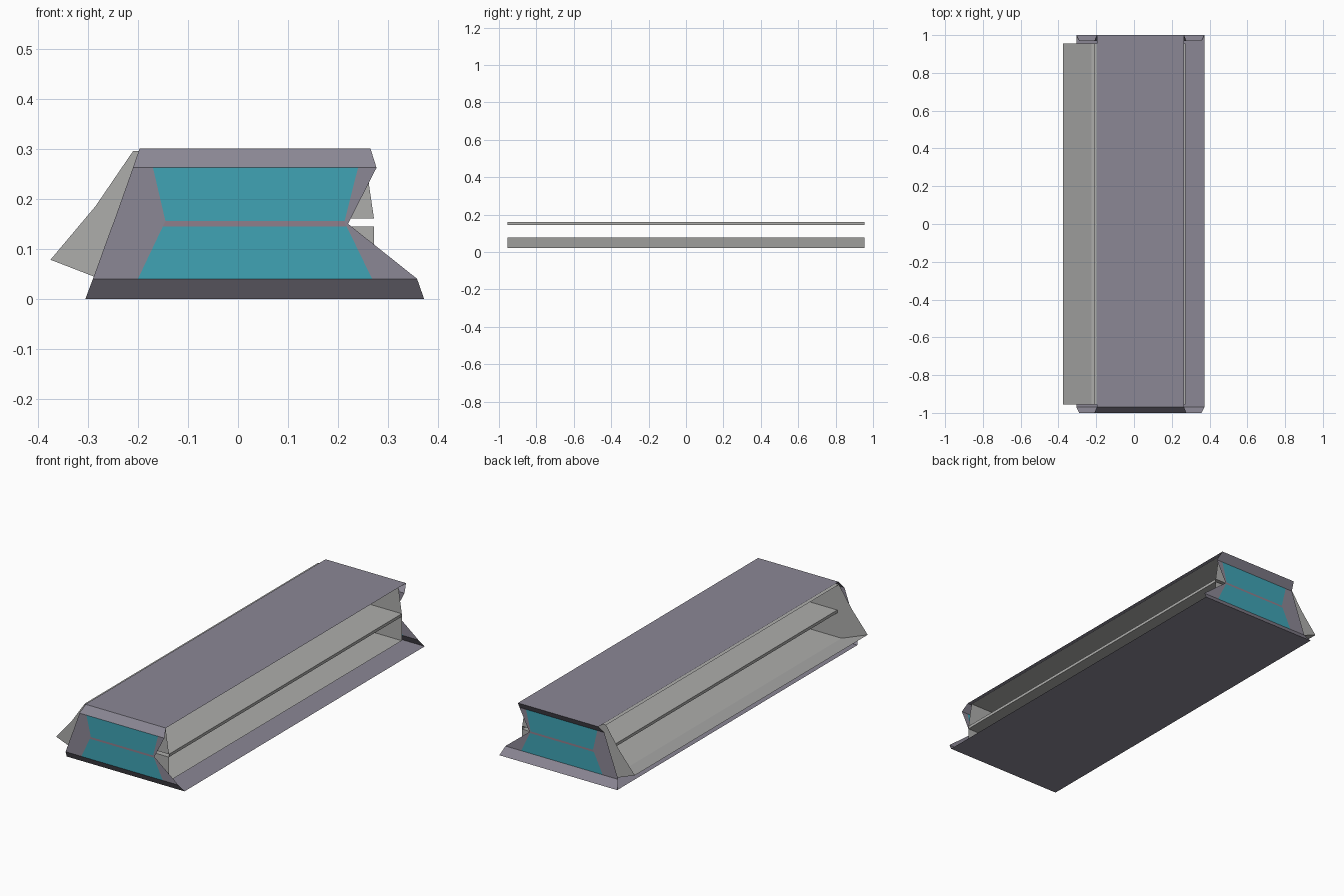
import bpy

cube = bpy.data.objects.get("Cube")
if cube:
    bpy.data.objects.remove(cube)


def material(name, rgb):
    m = bpy.data.materials.new(name)
    m.use_nodes = True
    m.diffuse_color = (*rgb, 1)
    m.node_tree.nodes["Principled BSDF"].inputs["Base Color"].default_value = (*rgb, 1)
    return m


purple = material("purple grey shell", (0.26, 0.245, 0.30))
teal = material("teal panel", (0.05, 0.37, 0.46))
mauve = material("mauve divider", (0.28, 0.21, 0.26))
grey = material("light grey lining", (0.42, 0.42, 0.41))


def sheet(name, verts, faces, mats, indices=None):
    mesh = bpy.data.meshes.new(name)
    mesh.from_pydata(verts, [], faces)
    for m in mats:
        mesh.materials.append(m)
    if indices:
        for poly, i in zip(mesh.polygons, indices):
            poly.material_index = i
    obj = bpy.data.objects.new(name, mesh)
    bpy.context.collection.objects.link(obj)
    return obj


def extrude_y(name, path, y0, y1, mat, closed=False):
    """Open-ended strip made by sweeping an (x, z) path along y."""
    n = len(path)
    verts = [(x, y, z) for y in (y0, y1) for x, z in path]
    faces = [(i, (i + 1) % n, n + (i + 1) % n, n + i)
             for i in range(n if closed else n - 1)]
    return sheet(name, verts, faces, [mat])


# End caps: rows of (height, inset, left, panel left, panel right, right)
BEVEL = 0.03
rows = [
    (0.0, BEVEL, -0.305, -0.21, 0.28, 0.372),
    (0.04, 0, -0.29, -0.2, 0.268, 0.358),
    (0.145, 0, -0.252, -0.15, 0.217, 0.226),
    (0.15, 0, -0.25, -0.148, 0.214, 0.22),
    (0.155, 0, -0.248, -0.145, 0.213, 0.2225),
    (0.262, 0, -0.21, -0.17, 0.24, 0.277),
    (0.3, BEVEL, -0.197, -0.16, 0.23, 0.265),
]
row_material = [0, 1, 2, 2, 1, 0]      # colour of the middle column in each row


def end_cap(name, y, flip):
    verts = [(x, y + inset, z) for z, inset, *xs in rows for x in xs]
    faces, indices = [], []
    for r, middle in enumerate(row_material):
        for c in range(3):
            a = r * 4 + c
            quad = (a, a + 1, a + 5, a + 4)
            faces.append(quad[::-1] if flip else quad)
            indices.append(middle if c == 1 else 0)
    sheet(name, verts, faces, [purple, teal, mauve], indices)


end_cap("front_end_cap", -1, False)
end_cap("back_end_cap", 1 - BEVEL, True)

# Outer top and base sheets
extrude_y("top_panel", [(-0.197, 0.3), (0.265, 0.3)], -1 + BEVEL, 1, purple)
extrude_y("base_panel", [(0.372, 0), (-0.305, 0)], -1 + BEVEL, 1, purple)

# Lining: ceiling, floor with raised lip, and hollow shelf
L = 0.955
extrude_y("ceiling_lining", [(0.252, 0.295), (-0.21, 0.295)], -L, L, grey)
extrude_y("floor_lining", [(-0.375, 0.078), (-0.225, 0.02), (0.272, 0.02)], -L, L, grey)
extrude_y("shelf", [(-0.2, 0.16), (0.272, 0.16), (0.272, 0.145), (-0.2, 0.145)],
          -L, L, grey, closed=True)

# Inner side panels, notched where the shelf enters
outline = [(-0.21, 0.295), (-0.285, 0.185), (-0.375, 0.078), (-0.225, 0.02),
           (0.272, 0.02), (0.272, 0.145), (-0.2, 0.145), (-0.2, 0.16),
           (0.272, 0.16), (0.252, 0.295)]
for name, y in (("front_side_panel", -L), ("back_side_panel", L)):
    sheet(name, [(x, y, z) for x, z in outline], [tuple(range(len(outline)))], [grey])
